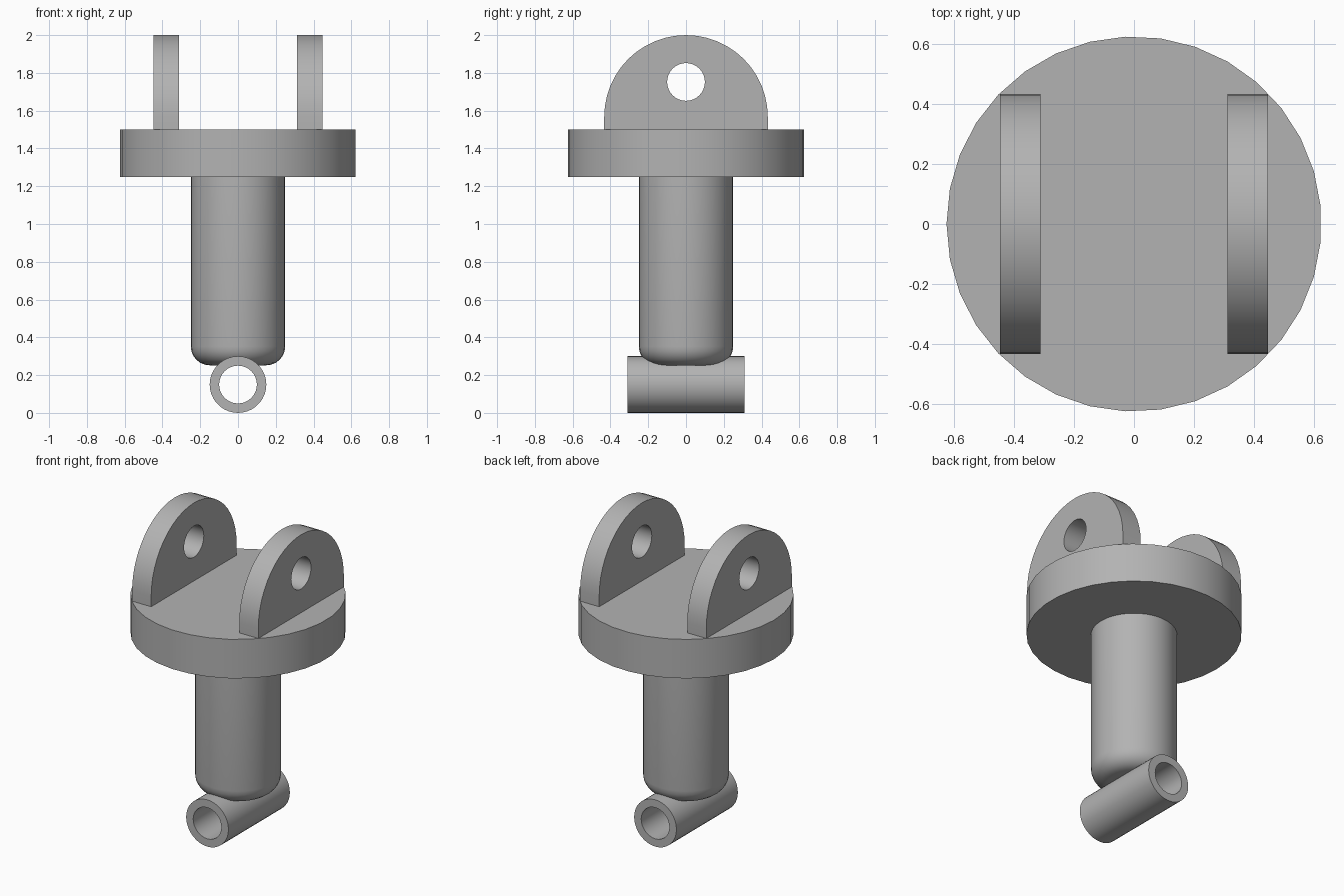
import bpy, bmesh
from math import sin, cos, pi, radians
from mathutils import Matrix, Vector

default = bpy.data.objects.get("Cube")
if default:
    bpy.data.objects.remove(default, do_unlink=True)

GREY = (0.45, 0.45, 0.45, 1)
metal = bpy.data.materials.new("plain grey")
metal.use_nodes = True
metal.diffuse_color = GREY
metal.node_tree.nodes["Principled BSDF"].inputs["Base Color"].default_value = GREY


def finish(name, bm):
    """Turn a bmesh into a named, coloured, smooth-by-angle object."""
    bmesh.ops.remove_doubles(bm, verts=bm.verts, dist=1e-4)
    bmesh.ops.recalc_face_normals(bm, faces=bm.faces)
    mesh = bpy.data.meshes.new(name)
    bm.to_mesh(mesh)
    bm.free()
    mesh.materials.append(metal)
    obj = bpy.data.objects.new(name, mesh)
    bpy.context.collection.objects.link(obj)
    bpy.ops.object.select_all(action="DESELECT")
    obj.select_set(True)
    bpy.context.view_layer.objects.active = obj
    bpy.ops.object.shade_smooth_by_angle(angle=radians(35))
    return obj


def arc(cx, cy, r, start, end, steps):
    angles = [start + (end - start) * i / steps for i in range(steps + 1)]
    return [(cx + r * cos(a), cy + r * sin(a)) for a in angles]


def lathe(name, profile, sides):
    """Revolve a (radius, height) profile around z."""
    bm = bmesh.new()
    verts = [bm.verts.new((-r, 0, z)) for r, z in profile]
    edges = [bm.edges.new(pair) for pair in zip(verts, verts[1:])]
    bmesh.ops.spin(bm, geom=verts + edges, cent=(0, 0, 0), axis=(0, 0, 1),
                   angle=2 * pi, steps=sides)
    return finish(name, bm)


def extrude_outline(name, outline, hole, depth, matrix):
    """Extrude a filled 2D outline with a hole, then place it."""
    bm = bmesh.new()
    edges = []
    for loop in (outline, hole):
        verts = [bm.verts.new((x, y, -depth / 2)) for x, y in loop]
        edges += [bm.edges.new(p) for p in zip(verts, verts[1:] + verts[:1])]
    bmesh.ops.triangle_fill(bm, use_beauty=True, use_dissolve=False, edges=edges)
    out = bmesh.ops.extrude_face_region(bm, geom=bm.faces[:], use_keep_orig=True)
    moved = [v for v in out["geom"] if isinstance(v, bmesh.types.BMVert)]
    bmesh.ops.translate(bm, verts=moved, vec=Vector((0, 0, depth)))
    bmesh.ops.transform(bm, matrix=matrix, verts=bm.verts)
    return finish(name, bm)


def circle(cx, cy, r, sides):
    return arc(cx, cy, r, pi, 3 * pi, sides)[:-1]


# Round plate and the stem with its rounded lower end
lathe("round_plate", [(0, 1.25), (0.625, 1.25), (0.625, 1.5), (0, 1.5)], 33)
lathe("stem", [(0, 0.252)] + arc(0.15, 0.352, 0.1, -pi / 2, 0, 6)
      + [(0.25, 1.25), (0, 1.25)], 32)

# Pair of rounded lugs, each with a pin hole
lug = [(-0.433, 1.5), (0.433, 1.5)] + arc(0, 1.567, 0.433, 0, pi, 24)
yz_plane = Matrix(((0, 0, 1, 0), (1, 0, 0, 0), (0, 1, 0, 0), (0, 0, 0, 1)))
for side, x in (("left", 0.38), ("right", -0.38)):
    extrude_outline("lug_" + side, lug, circle(0, 1.752, 0.1, 32), 0.135,
                    Matrix.Translation((x, 0, 0)) @ yz_plane)

# Cross tube under the stem
extrude_outline("cross_tube", circle(0, 0.15, 0.15, 36), circle(0, 0.15, 0.1, 32),
                0.622, Matrix.Rotation(pi / 2, 4, "X"))
